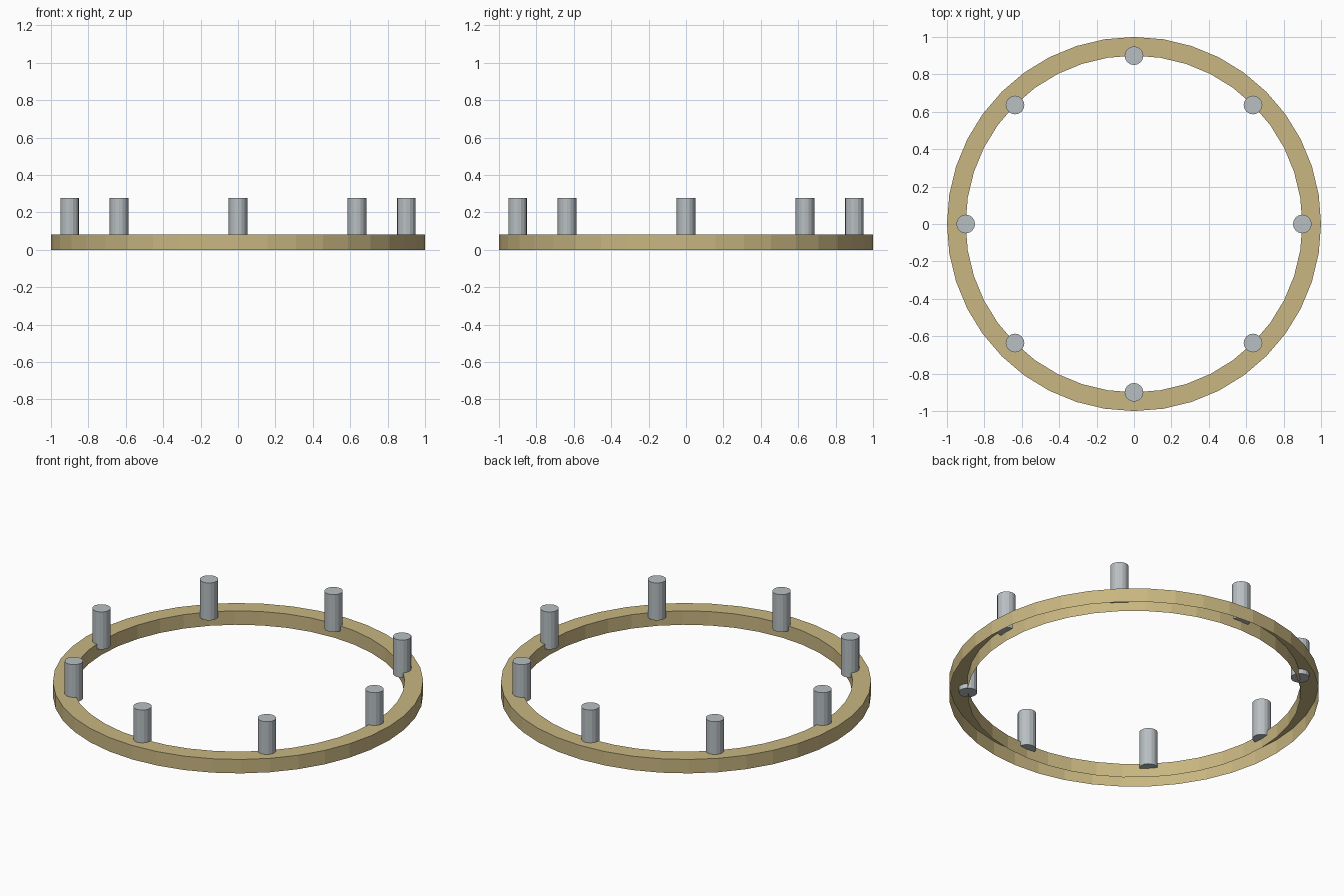
import bpy, bmesh, math
from mathutils import Matrix

cube = bpy.data.objects.get("Cube")
if cube:
    bpy.data.objects.remove(cube)


def material(name, rgb):
    mat = bpy.data.materials.new(name)
    mat.use_nodes = True
    mat.diffuse_color = (*rgb, 1)
    mat.node_tree.nodes["Principled BSDF"].inputs["Base Color"].default_value = (*rgb, 1)
    return mat


def add_object(name, bm, mat):
    bmesh.ops.recalc_face_normals(bm, faces=bm.faces)
    mesh = bpy.data.meshes.new(name)
    bm.to_mesh(mesh)
    bm.free()
    mesh.materials.append(mat)
    obj = bpy.data.objects.new(name, mesh)
    bpy.context.collection.objects.link(obj)
    return obj


tan = material("tan", (0.58, 0.47, 0.22))
grey = material("pale grey", (0.48, 0.52, 0.54))

SIDES, OUTER, INNER, HEIGHT = 40, 1.0, 0.9, 0.083
PIN_COUNT, PIN_RADIUS, PIN_BOTTOM, PIN_TOP = 8, 0.05, 0.055, 0.278

# Ring: an inverted U section, open underneath
bm = bmesh.new()
profile = [(OUTER, 0), (OUTER, HEIGHT), (INNER, HEIGHT), (INNER, 0)]
loops = []
for i in range(SIDES):
    a = math.tau * i / SIDES
    loops.append([bm.verts.new((r * math.cos(a), r * math.sin(a), z)) for r, z in profile])
for i, this in enumerate(loops):
    after = loops[(i + 1) % SIDES]
    for j in range(len(profile) - 1):
        bm.faces.new((this[j], after[j], after[j + 1], this[j + 1]))
add_object("ring", bm, tan)

# Upright pins set over the inner edge of the ring
for i in range(PIN_COUNT):
    a = math.tau * i / PIN_COUNT
    place = Matrix.Translation((INNER * math.cos(a), INNER * math.sin(a), (PIN_BOTTOM + PIN_TOP) / 2))
    bm = bmesh.new()
    bmesh.ops.create_cone(bm, cap_ends=True, segments=16, radius1=PIN_RADIUS,
                          radius2=PIN_RADIUS, depth=PIN_TOP - PIN_BOTTOM, matrix=place)
    add_object(f"pin_{i + 1}", bm, grey)
